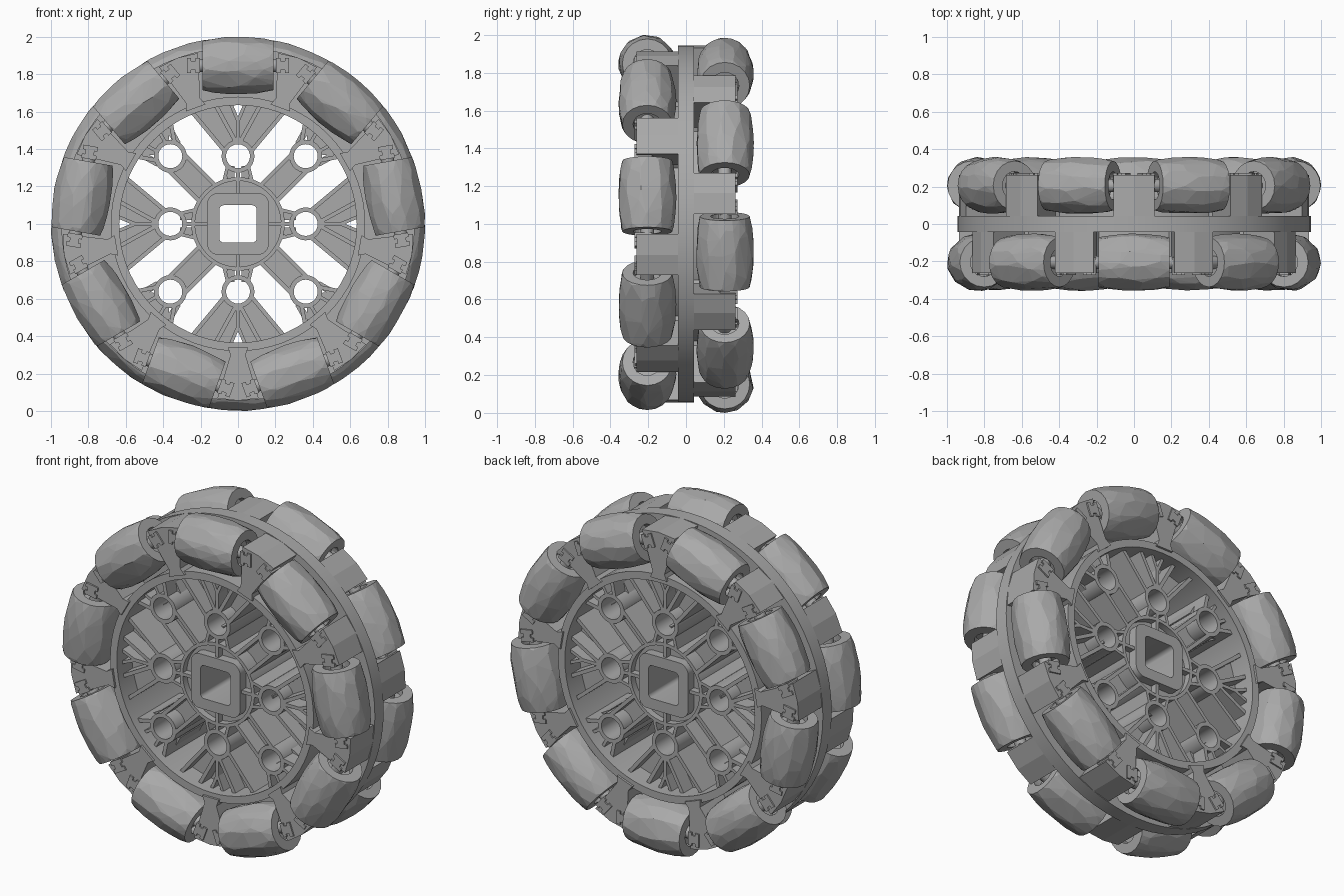
import bpy, bmesh, math, random
from mathutils import Matrix, Vector

cube = bpy.data.objects.get("Cube")
if cube:
    bpy.data.objects.remove(cube)
random.seed(4)
grey = bpy.data.materials.new("mid grey")
grey.use_nodes = True
COLOUR = (0.4, 0.4, 0.4, 1)
grey.diffuse_color = COLOUR
grey.node_tree.nodes["Principled BSDF"].inputs["Base Color"].default_value = COLOUR


def finish(bm, name, smooth=False):
    bmesh.ops.recalc_face_normals(bm, faces=bm.faces)
    mesh = bpy.data.meshes.new(name)
    bm.to_mesh(mesh)
    bm.free()
    mesh.materials.append(grey)
    obj = bpy.data.objects.new(name, mesh)
    bpy.context.collection.objects.link(obj)
    if smooth:
        bpy.ops.object.select_all(action='DESELECT')
        obj.select_set(True)
        bpy.context.view_layer.objects.active = obj
        bpy.ops.object.shade_smooth_by_angle(angle=math.radians(30))
    return obj


def place(u, v, angle):
    """Point at sideways u and radial distance v, on a spoke at the given angle."""
    c, s = math.cos(angle), math.sin(angle)
    return (v * c + u * s, v * s - u * c)


def prism(bm, pts, y0, y1, angle):
    """Extrude a spoke-space outline along the wheel axis."""
    flat = [place(u, v, angle) for u, v in pts]
    a = [bm.verts.new((x, y0, z + 1)) for x, z in flat]
    b = [bm.verts.new((x, y1, z + 1)) for x, z in flat]
    bm.faces.new(a)
    bm.faces.new(b[::-1])
    for i in range(len(a)):
        j = (i + 1) % len(a)
        bm.faces.new((a[i], b[i], b[j], a[j]))


def bar(bm, p, q, width, depth, angle):
    """Straight rib between two spoke-space points, symmetric about the mid plane."""
    p, q = Vector(p), Vector(q)
    d = (q - p).normalized() * width / 2
    n = Vector((-d.y, d.x))
    prism(bm, [p + n, q + n, q - n, p - n], -depth, depth, angle)


def circle(r, n, cx=0, cz=0):
    return [(cx + r * math.cos(math.tau * i / n), cz + r * math.sin(math.tau * i / n))
            for i in range(n)]


def rounded_square(half, corner, n=48):
    """Rounded square sampled around its centre, matching circle() in order."""
    k = half - corner
    pts = []
    for c, s in circle(1, n):
        pts.append((math.copysign(k, c) * (abs(c) > 1e-6) + corner * c,
                    math.copysign(k, s) * (abs(s) > 1e-6) + corner * s))
    return pts


def ring(bm, outer, inner, y0, y1):
    """Tube along the wheel axis between two outlines of equal point count."""
    loops = [[bm.verts.new((x, y, z + 1)) for x, z in pts]
             for pts, y in ((outer, y0), (outer, y1), (inner, y1), (inner, y0))]
    n = len(outer)
    for k in range(4):
        a, b = loops[k], loops[(k + 1) % 4]
        for i in range(n):
            j = (i + 1) % n
            bm.faces.new((a[i], a[j], b[j], b[i]))


RIB, FLOOR = 0.2, 0.11
CENTRE, OFFSET, HALF = 0.847, 0.205, 0.19
STEP = math.radians(40)
# The two roller rows: side along y and angle of the first roller
ROWS = (("front", -1, math.pi / 2), ("back", 1, math.pi / 2 + STEP / 2))

# Rim: inner barrel and thin middle flange
bm = bmesh.new()
ring(bm, circle(0.68, 72), circle(0.635, 72), -0.25, 0.25)
ring(bm, circle(0.945, 72), circle(0.66, 72), -0.042, 0.042)
finish(bm, "rim", True)

# Hub: square bore, round collar and floor
bm = bmesh.new()
ring(bm, rounded_square(0.165, 0.06), rounded_square(0.1, 0.025), -0.215, 0.215)
ring(bm, circle(0.25, 48), circle(0.23, 48), -RIB, RIB)
ring(bm, circle(0.24, 48), rounded_square(0.13, 0.04), -0.16, 0.16)
finish(bm, "hub", True)

# Bolt bosses on a square grid
bm = bmesh.new()
for gx in (-1, 0, 1):
    for gz in (-1, 0, 1):
        if gx or gz:
            at = (gx * 0.362, gz * 0.362)
            ring(bm, circle(0.088, 28, *at), circle(0.064, 28, *at), -RIB, RIB)
finish(bm, "bolt_bosses", True)

# Spokes: recessed floors edged with thin ribs, repeated every quarter turn
floors, ribs = bmesh.new(), bmesh.new()
for k in range(4):
    a = k * math.pi / 2
    bar(ribs, (0, 0.16), (0, 0.28), 0.02, RIB, a)
    bar(ribs, (0, 0.445), (0, 0.56), 0.02, RIB, a)
    d = a + math.pi / 4
    bar(floors, (0, 0.22), (0, 0.435), 0.13, FLOOR, d)
    prism(floors, [(-0.06, 0.58), (0.06, 0.58), (0.125, 0.645), (-0.125, 0.645)],
          -FLOOR, FLOOR, d)
    for s in (-1, 1):
        # Forked spokes from the straight bosses
        bar(floors, (s * 0.04, 0.21), (s * 0.04, 0.31), 0.04, FLOOR, a)
        prism(floors, [(0, 0.44), (s * 0.08, 0.4), (s * 0.245, 0.6), (s * 0.2, 0.645),
                       (s * 0.045, 0.645), (0, 0.555)], -FLOOR, FLOOR, a)
        bar(ribs, (s * 0.072, 0.39), (s * 0.247, 0.6), 0.022, RIB, a)
        bar(ribs, (s * 0.015, 0.445), (s * 0.125, 0.645), 0.022, RIB, a)
        bar(ribs, (0, 0.55), (s * 0.04, 0.645), 0.018, RIB, a)
        bar(ribs, (s * 0.075, 0.23), (s * 0.055, 0.31), 0.018, RIB, a)
        # Diagonal spokes and their flared ends
        bar(ribs, (s * 0.06, 0.23), (s * 0.06, 0.46), 0.022, RIB, d)
        bar(ribs, (s * 0.07, 0.55), (s * 0.13, 0.64), 0.022, RIB, d)
        bar(ribs, (s * 0.035, 0.59), (s * 0.05, 0.645), 0.018, RIB, d)
        bar(floors, (s * 0.075, 0.53), (s * 0.1, 0.62), 0.035, FLOOR, d)
finish(floors, "spoke_floors")
finish(ribs, "spoke_ribs")


def roller(name, angle, side):
    """Faceted barrel with a bored recess at each end."""
    bm = bmesh.new()

    def loop(t, r, n=20):
        return [bm.verts.new((t, x, z)) for x, z in circle(r, n)]

    ends = [loop(s * HALF, 0.132) for s in (-1, 1)]
    for t in (-0.15, -0.075, 0.0, 0.075, 0.15):
        for i in range(11):
            tt = t + random.uniform(-0.03, 0.03)
            r = math.sqrt(1 - tt * tt) - CENTRE + 0.001
            th = math.tau * (i + random.uniform(-0.3, 0.3)) / 11
            bm.verts.new((tt, r * math.cos(th), r * math.sin(th)))
    bmesh.ops.convex_hull(bm, input=bm.verts)
    caps = [f for f in bm.faces if all(abs(v.co.x) > HALF - 1e-4 for v in f.verts)
            and abs(f.calc_center_median().x) > HALF - 1e-4]
    bmesh.ops.delete(bm, geom=caps, context='FACES')
    for s, end in zip((-1, 1), ends):
        bore, back = loop(s * HALF, 0.075), loop(s * (HALF - 0.04), 0.075)
        for p, q in ((end, bore), (bore, back)):
            for i in range(len(p)):
                j = (i + 1) % len(p)
                bm.faces.new((p[i], p[j], q[j], q[i]))
        bm.faces.new(back)
    obj = finish(bm, name)
    # Local x runs along the rim, local z points outward
    turn = Matrix.Rotation(math.pi / 2 - angle, 4, 'Y')
    obj.matrix_world = (Matrix.Translation((0, 0, 1)) @ turn
                        @ Matrix.Translation((0, side * OFFSET, CENTRE)))


for row, side, start in ROWS:
    tabs, axles = bmesh.new(), bmesh.new()
    for k in range(9):
        a = start + k * STEP
        roller(f"{row}_roller_{k + 1}", a, side)
        # Wedge shaped tab between neighbouring rollers
        prism(tabs, [(-0.11, 0.932), (0, 0.945), (0.11, 0.932), (0.04, 0.7), (0.055, 0.66),
                     (-0.055, 0.66), (-0.04, 0.7)], 0, side * 0.263, a + STEP / 2)
        # Axle pin and the clips that hold its ends
        x, z = place(0, CENTRE, a)
        spin = Matrix.Translation((x, side * OFFSET, z + 1)) @ Matrix.Rotation(
            math.pi / 2 - a, 4, 'Y') @ Matrix.Rotation(math.pi / 2, 4, 'Y')
        bmesh.ops.create_cone(axles, cap_ends=True, segments=14, radius1=0.035,
                              radius2=0.035, depth=0.46, matrix=spin)
        for s in (-1, 1):
            bar_y = (side * 0.18, side * 0.272)
            for u, w, h in ((0.215, 0.012, 0.04), (0.24, 0.02, 0.024), (0.262, 0.012, 0.04)):
                prism(tabs, [(s * u - w, CENTRE - h), (s * u + w, CENTRE - h),
                             (s * u + w, CENTRE + h), (s * u - w, CENTRE + h)], *bar_y, a)
    finish(tabs, f"{row}_tabs")
    finish(axles, f"{row}_axles", True)
